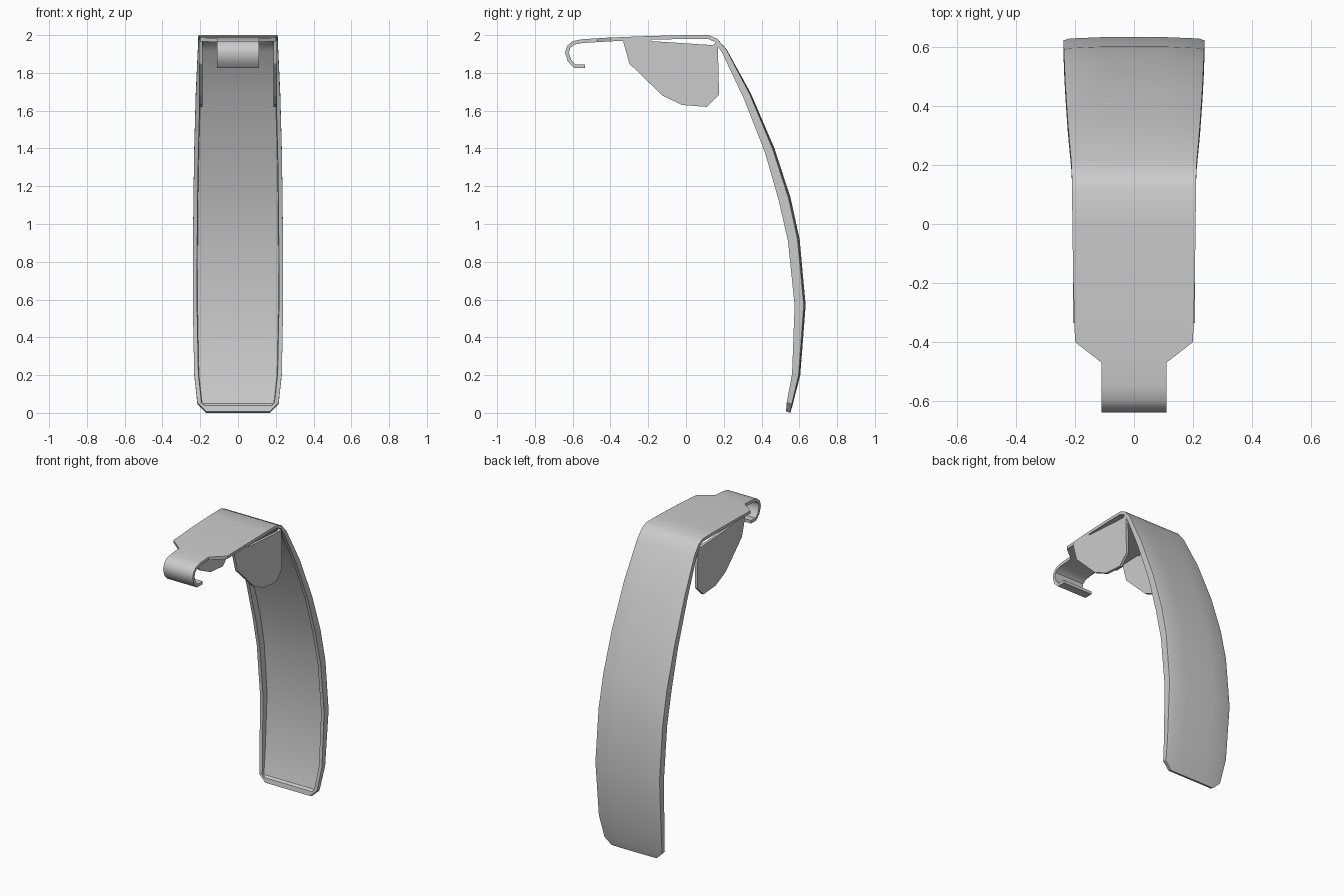
import bpy, bmesh
from mathutils import Vector

if "Cube" in bpy.data.objects:
    bpy.data.objects.remove(bpy.data.objects["Cube"])

SKIN = 0.02      # sheet thickness
RIM = 0.022      # width of the handle's side flanges


def finish(name, bm, angle=0.6):
    bmesh.ops.recalc_face_normals(bm, faces=bm.faces)
    me = bpy.data.meshes.new(name)
    bm.to_mesh(me)
    bm.free()
    ob = bpy.data.objects.new(name, me)
    bpy.context.collection.objects.link(ob)
    bpy.ops.object.select_all(action='DESELECT')
    ob.select_set(True)
    bpy.context.view_layer.objects.active = ob
    bpy.ops.object.shade_smooth_by_angle(angle=angle)
    return ob


def sweep(name, stations):
    """Loft a channel section; station = (y, z, half width, flange depth, crown, floor depth)."""
    bm = bmesh.new()
    rings = []
    pts = [Vector(s[:2]) for s in stations]
    for i, (y, z, w, depth, crown, floor) in enumerate(stations):
        a = (pts[i] - pts[i - 1]).normalized() if i else Vector((0, 0))
        b = (pts[i + 1] - pts[i]).normalized() if i < len(pts) - 1 else Vector((0, 0))
        t = (a + b).normalized()
        n = Vector((t.y, -t.x))
        half = [(0.45 * w, crown * 0.12), (w - 0.02, crown * 0.5), (w, crown),
                (w, depth), (w - RIM, depth), (w - RIM - 0.003, floor), (0.45 * w, floor)]
        section = half + [(-x, d) for x, d in reversed(half)]
        rings.append([bm.verts.new((x, y + n.x * d, z + n.y * d)) for x, d in section])
    count = len(rings[0])
    for r, s in zip(rings, rings[1:]):
        for k in range(count):
            j = (k + 1) % count
            bm.faces.new((r[k], r[j], s[j], s[k]))
    bm.faces.new(rings[0])
    bm.faces.new(rings[-1])
    return finish(name, bm)


# hook, top plate and bend: flat sheet
sheet = [(-0.535, 1.825, 0.11), (-0.592, 1.825, 0.11), (-0.625, 1.858, 0.11),
         (-0.64, 1.905, 0.11), (-0.63, 1.942, 0.11), (-0.60, 1.968, 0.11),
         (-0.55, 1.978, 0.11), (-0.47, 1.983, 0.11), (-0.40, 1.987, 0.20),
         (-0.20, 1.995, 0.206), (0.0, 2.0, 0.209), (0.12, 2.0, 0.21),
         (0.165, 1.98, 0.211)]
stations = [(y, z, w, SKIN, 0.0, SKIN) for y, z, w in sheet]

# curved handle: crowned channel with side flanges
stations += [(y, z, w, d, c, SKIN) for y, z, w, d, c in [
    (0.215, 1.925, 0.213, 0.03, 0.002), (0.345, 1.69, 0.224, 0.046, 0.008),
    (0.47, 1.40, 0.232, 0.056, 0.012), (0.555, 1.14, 0.236, 0.066, 0.013),
    (0.603, 0.92, 0.238, 0.064, 0.013), (0.635, 0.57, 0.239, 0.06, 0.012),
    (0.606, 0.20, 0.232, 0.045, 0.01), (0.566, 0.045, 0.215, 0.034, 0.006)]]
# closed, chamfered tip
stations += [(0.562, 0.03, 0.200, 0.03, 0.004, 0.03), (0.552, 0.0, 0.168, 0.025, 0.002, 0.025)]
sweep("clip_lever", stations)

# side ears: thin plates hanging below the top plate with a slit above them
ear = [(-0.335, 1.975), (-0.30, 1.85), (-0.125, 1.68), (-0.02, 1.63), (0.11, 1.62),
       (0.175, 1.685), (0.168, 1.965), (0.14, 1.947), (-0.18, 1.968), (-0.19, 1.98)]
for side, label in ((-1, "left"), (1, "right")):
    bm = bmesh.new()
    face = bm.faces.new([bm.verts.new((side * 0.207, y, z)) for y, z in ear])
    out = bmesh.ops.extrude_face_region(bm, geom=[face])
    moved = [v for v in out["geom"] if isinstance(v, bmesh.types.BMVert)]
    bmesh.ops.translate(bm, verts=moved, vec=(-side * 0.018, 0, 0))
    finish(label + "_ear", bm, 0.3)
